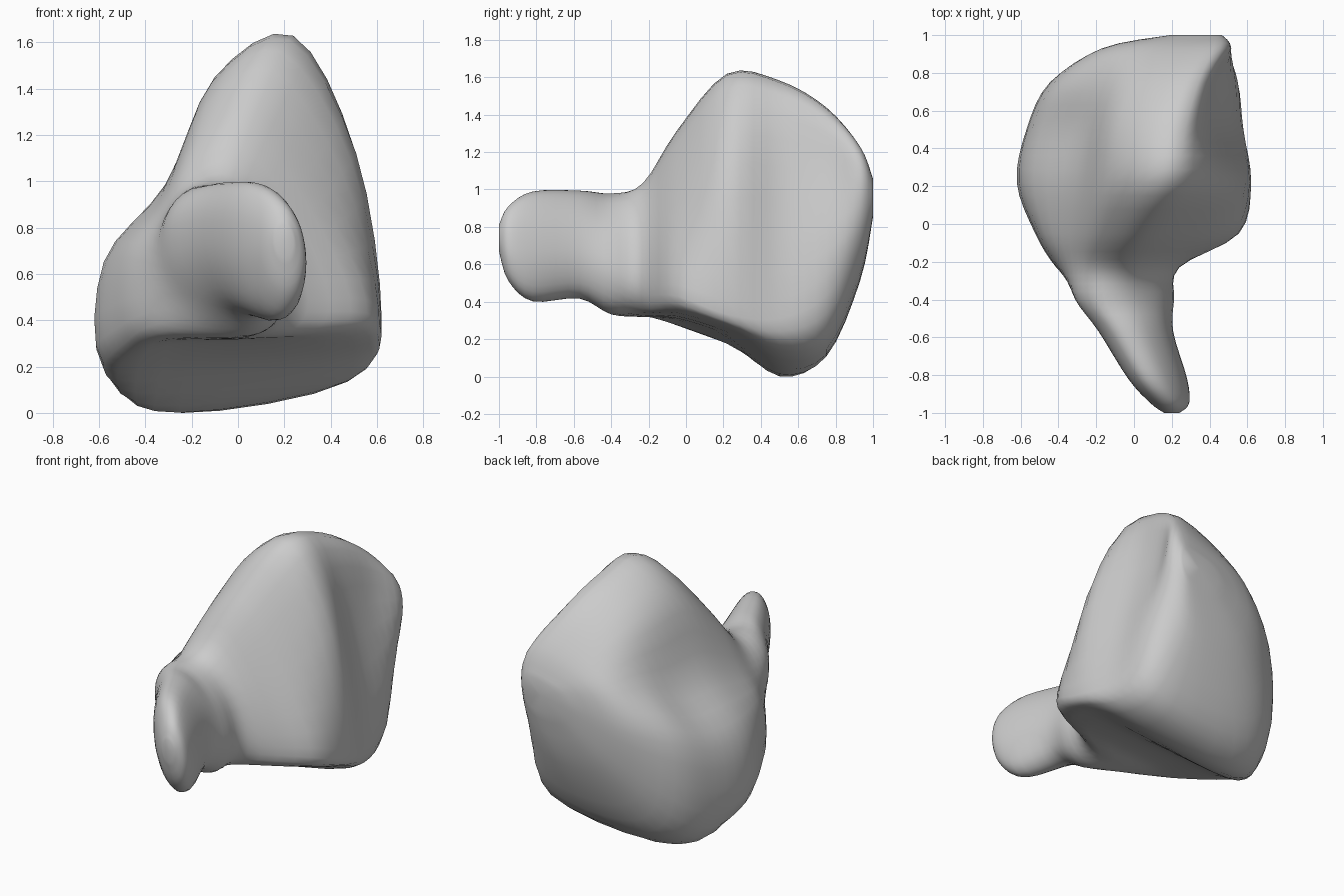
import bpy, bmesh, math
from mathutils import Vector

if "Cube" in bpy.data.objects:
    bpy.data.objects.remove(bpy.data.objects["Cube"])


def hook_ring(y, cx, cz, rx, rz, lean=0.2):
    """Slightly leaning oval, nine points, clockwise from the top left."""
    pts = []
    for i in range(9):
        a = math.radians(-15 + 40 * i)
        dz = rz * math.cos(a)
        pts.append(Vector((cx + rx * math.sin(a) - lean * dz * rx / 0.2, y, cz + dz)))
    return pts


def body_ring(y, *xz):
    """Crest, right wall, underside, left wall, shoulder hollow."""
    return [Vector((x, y, z)) for x, z in xz]


def catmull(p0, p1, p2, p3, t):
    return 0.5 * (2 * p1 + (p2 - p0) * t + (2 * p0 - 5 * p1 + 4 * p2 - p3) * t * t
                  + (3 * p1 - p0 - 3 * p2 + p3) * t ** 3)


def smooth_line(pts, steps, closed):
    n = len(pts)
    pick = (lambda i: pts[i % n]) if closed else (lambda i: pts[max(0, min(n - 1, i))])
    out = [catmull(pick(i - 1), pick(i), pick(i + 1), pick(i + 2), k / steps)
           for i in range(n if closed else n - 1) for k in range(steps)]
    return out if closed else out + [pts[-1].copy()]


# projecting hook, tip to root
rings = [
    hook_ring(-1.0, 0.20, 0.75, 0.04, 0.07),
    hook_ring(-0.95, 0.19, 0.72, 0.10, 0.20),
    hook_ring(-0.82, 0.125, 0.705, 0.15, 0.295),
    hook_ring(-0.57, 0.01, 0.715, 0.19, 0.29),
    hook_ring(-0.40, -0.05, 0.665, 0.25, 0.325),
]

# wedge-shaped body, front to back
rings += [
    body_ring(-0.23, (-.2, 1.0), (-.02, 1.03), (.16, .8), (.24, .5), (.13, .35),
              (-.2, .33), (-.39, .38), (-.4, .66), (-.32, .86)),
    body_ring(-0.05, (-.17, 1.2), (.08, 1.31), (.36, .93), (.55, .5), (.44, .35),
              (-.2, .31), (-.49, .31), (-.5, .68), (-.34, .91)),
    body_ring(0.22, (-.11, 1.44), (.22, 1.62), (.51, 1.13), (.62, .42), (.5, .27),
              (-.2, .21), (-.58, .22), (-.58, .66), (-.31, 1.0)),
    body_ring(0.50, (-.08, 1.43), (.27, 1.58), (.43, 1.13), (.57, .42), (.48, .15),
              (-.25, .01), (-.53, .15), (-.54, .66), (-.27, 1.0)),
    body_ring(0.75, (.0, 1.33), (.34, 1.44), (.44, 1.1), (.55, .55), (.44, .2),
              (-.15, .12), (-.41, .3), (-.42, .76), (-.2, 1.06)),
    body_ring(0.93, (.12, 1.17), (.42, 1.24), (.51, 1.08), (.49, .78), (.37, .56),
              (.1, .52), (-.1, .6), (-.17, .84), (-.07, 1.05)),
]
# rounded back end
rings.append([Vector((0.34 + (p.x - .2) * .4, 1.0, 0.97 + (p.z - .9) * .28))
              for p in rings[-1]])

# skin the sections with smooth curves in both directions
around = [smooth_line(r, 4, True) for r in rings]
strips = [smooth_line([r[j] for r in around], 4, False) for j in range(len(around[0]))]

bm = bmesh.new()
grid = [[bm.verts.new(p) for p in s] for s in strips]
n, m = len(grid), len(grid[0])
for j in range(n):
    for i in range(m - 1):
        k = (j + 1) % n
        bm.faces.new((grid[j][i], grid[j][i + 1], grid[k][i + 1], grid[k][i]))
for i in (0, m - 1):
    loop = [grid[j][i] for j in range(n)]
    mid = bm.verts.new(sum((v.co for v in loop), Vector()) / n)
    for j in range(n):
        bm.faces.new((loop[j], loop[(j + 1) % n], mid))
low = min(v.co.z for v in bm.verts)
for v in bm.verts:
    v.co.z -= low
bmesh.ops.recalc_face_normals(bm, faces=bm.faces)
for f in bm.faces:
    f.smooth = True

mesh = bpy.data.meshes.new("hooked_wrist_bone")
bm.to_mesh(mesh)
bm.free()
bone = bpy.data.objects.new("hooked_wrist_bone", mesh)
bpy.context.collection.objects.link(bone)
